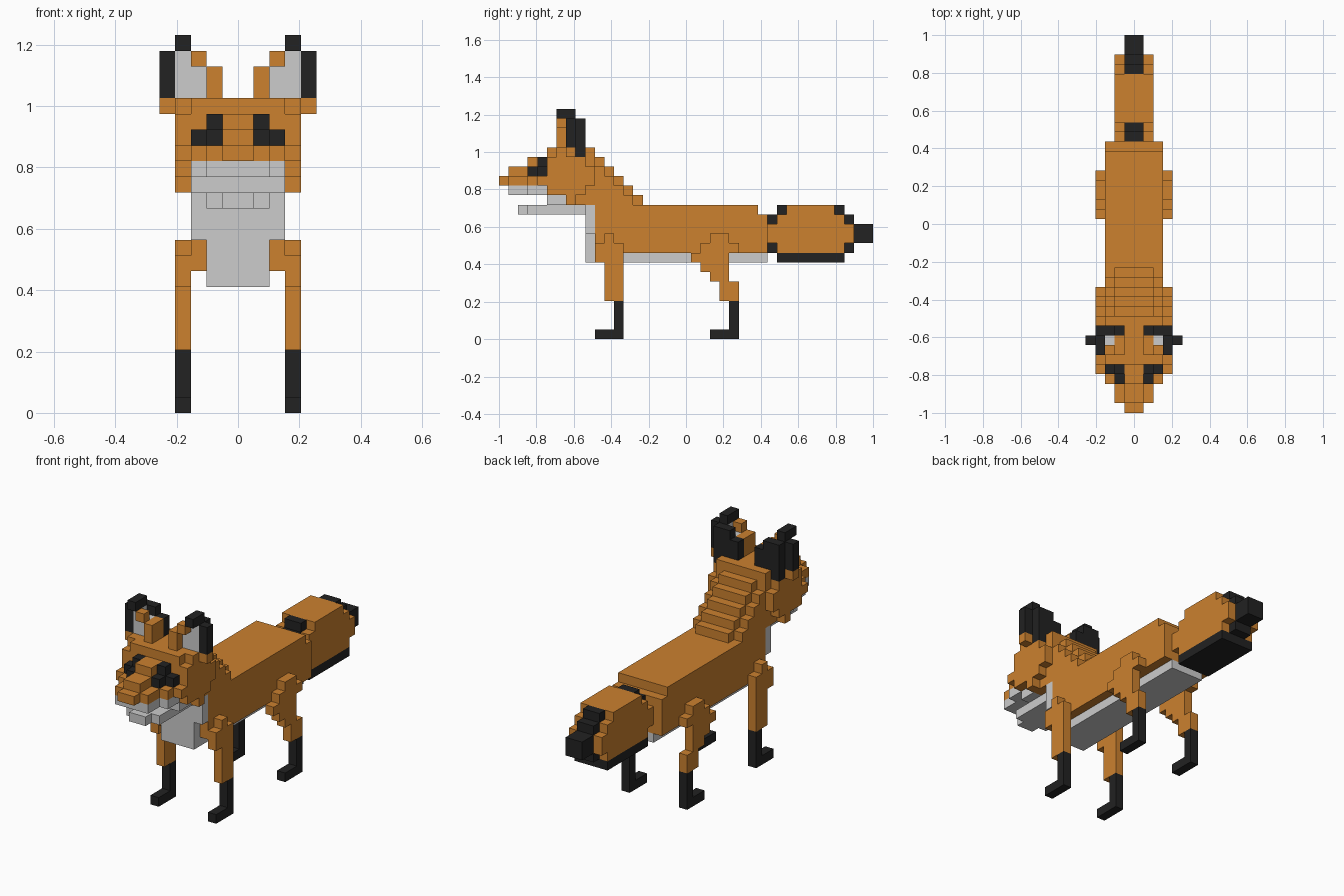
import bpy, bmesh

if "Cube" in bpy.data.objects:
    bpy.data.objects.remove(bpy.data.objects["Cube"])

U = 2 / 39          # one block; the model is 39 blocks long

def material(name, rgb):
    m = bpy.data.materials.new(name)
    m.diffuse_color = (*rgb, 1)
    m.use_nodes = True
    m.node_tree.nodes["Principled BSDF"].inputs["Base Color"].default_value = m.diffuse_color
    return m

MATS = [material("orange fur", (0.604, 0.220, 0.028)),
        material("light grey fur", (0.604, 0.604, 0.604)),
        material("black fur", (0.016, 0.016, 0.016))]
O, W, B = 0, 1, 2
cells = {}          # (x, y, z) block -> (part name, colour)

def box(part, col, x, y, z, mirror=False):
    """Fill a block range; later boxes replace earlier ones."""
    for i in range(*x):
        for j in range(*y):
            for k in range(*z):
                cells[i, j, k] = (part, col)
                if mirror:
                    cells[-1 - i, j, k] = (part, col)

def mid(part, col, half, y, z):
    box(part, col, (-half, half), y, z)

def pair(part, col, x, y, z):
    box(part, col, x, y, z, True)

# Body, belly and chest
mid("body", O, 3, (10, 27), (9, 14))
mid("body", O, 3, (27, 28), (9, 13))
mid("belly", W, 2, (10, 28), (8, 9))
mid("chest", W, 2, (9, 10), (8, 11))
mid("chest", W, 3, (9, 10), (11, 14))

# Neck: narrow staircase over a wider, lower one
for n, top in enumerate((19, 18, 17, 16, 15)):
    j = 10 + n
    mid("neck", O, 3, (j, j + 1), (14, max(14, top - 1)))
    mid("neck", O, 2, (j, j + 1), (14, top))

# Head, cheeks and muzzle
mid("head", O, 3, (5, 10), (15, 20))
mid("head", O, 3, (7, 10), (14, 15))
for y, z in (((7, 8), (14, 15)), ((5, 9), (15, 16)), ((4, 10), (16, 17)),
             ((5, 10), (17, 18)), ((5, 9), (18, 19))):
    pair("head", O, (3, 4), y, z)
mid("muzzle", O, 1, (0, 1), (16, 17))
mid("muzzle", O, 2, (1, 3), (16, 17))
mid("muzzle", O, 1, (1, 3), (17, 18))
mid("muzzle", O, 3, (3, 5), (16, 17))
mid("muzzle", O, 1, (3, 5), (17, 19))

# Eyes
pair("eyes", B, (1, 2), (3, 5), (17, 18))
pair("eyes", B, (1, 2), (4, 5), (18, 19))
pair("eyes", B, (2, 3), (4, 5), (17, 18))

# Pale muzzle underside and open lower jaw
mid("upper_jaw", W, 2, (1, 3), (15, 16))
mid("upper_jaw", W, 3, (3, 5), (15, 16))
mid("upper_jaw", W, 3, (5, 7), (14, 15))
mid("upper_jaw", W, 3, (5, 6), (15, 16))
mid("lower_jaw", W, 1, (2, 3), (13, 14))
mid("lower_jaw", W, 2, (3, 9), (13, 14))

# Ears: orange rim, pale inside, black back, outer edge and tip
pair("ears", O, (3, 4), (6, 8), (19, 20))
pair("ears", O, (4, 5), (7, 8), (19, 20))
pair("ears", B, (1, 4), (8, 9), (20, 22))
pair("ears", B, (2, 4), (8, 9), (22, 23))
pair("ears", B, (3, 4), (8, 9), (19, 20))
pair("ears", B, (4, 5), (7, 8), (20, 23))
pair("ears", W, (2, 4), (7, 8), (20, 22))
pair("ears", W, (3, 4), (7, 8), (22, 23))
pair("ears", O, (1, 2), (6, 8), (20, 22))
pair("ears", O, (2, 3), (6, 7), (22, 23))
pair("ears", B, (3, 4), (6, 8), (23, 24))

# Legs: (y range, z range) for each orange section, then black foot and shin
front = (((11, 13), (4, 8)), ((10, 13), (8, 10)), ((11, 12), (10, 11)))
hind = (((23, 25), (4, 6)), ((22, 24), (6, 7)), ((21, 24), (7, 8)),
        ((20, 24), (8, 9)), ((21, 25), (9, 10)), ((22, 24), (10, 11)))
for part, sections, toe in (("front_legs", front, 10), ("hind_legs", hind, 22)):
    for y, z in sections:
        pair(part, O, (3, 4), y, z)
    pair(part, B, (3, 4), (toe, toe + 3), (0, 1))
    pair(part, B, (3, 4), (toe + 2, toe + 3), (1, 4))

# Tail: rounded brush with black corners, underside and tip
mid("tail", O, 2, (28, 37), (10, 12))
mid("tail", O, 2, (29, 36), (9, 13))
mid("tail", O, 2, (30, 35), (13, 14))
mid("tail", B, 2, (29, 36), (8, 9))
for j in (28, 36):
    mid("tail", B, 1, (j, j + 1), (12, 13))
    mid("tail", B, 1, (j, j + 1), (9, 10))
for j in (29, 35):
    mid("tail", B, 1, (j, j + 1), (13, 14))
mid("tail", B, 1, (37, 39), (10, 12))

# Turn each part's exposed block sides into a mesh
def build(part):
    bm = bmesh.new()
    verts = {}

    def vert(p):
        if p not in verts:
            verts[p] = bm.verts.new((p[0] * U, p[1] * U - 1, p[2] * U))
        return verts[p]

    for c, (name, col) in cells.items():
        if name != part:
            continue
        for axis in range(3):
            a, b = (axis + 1) % 3, (axis + 2) % 3
            for side in (0, 1):
                n = list(c)
                n[axis] += 2 * side - 1
                if tuple(n) in cells:
                    continue
                quad = []
                for da, db in ((0, 0), (1, 0), (1, 1), (0, 1)):
                    p = list(c)
                    p[axis] += side
                    p[a] += da
                    p[b] += db
                    quad.append(vert(tuple(p)))
                face = bm.faces.new(quad if side else quad[::-1])
                face.material_index = col
    mesh = bpy.data.meshes.new(part)
    for m in MATS:
        mesh.materials.append(m)
    bm.to_mesh(mesh)
    bm.free()
    bpy.context.collection.objects.link(bpy.data.objects.new(part, mesh))

for part in sorted({name for name, _ in cells.values()}):
    build(part)
